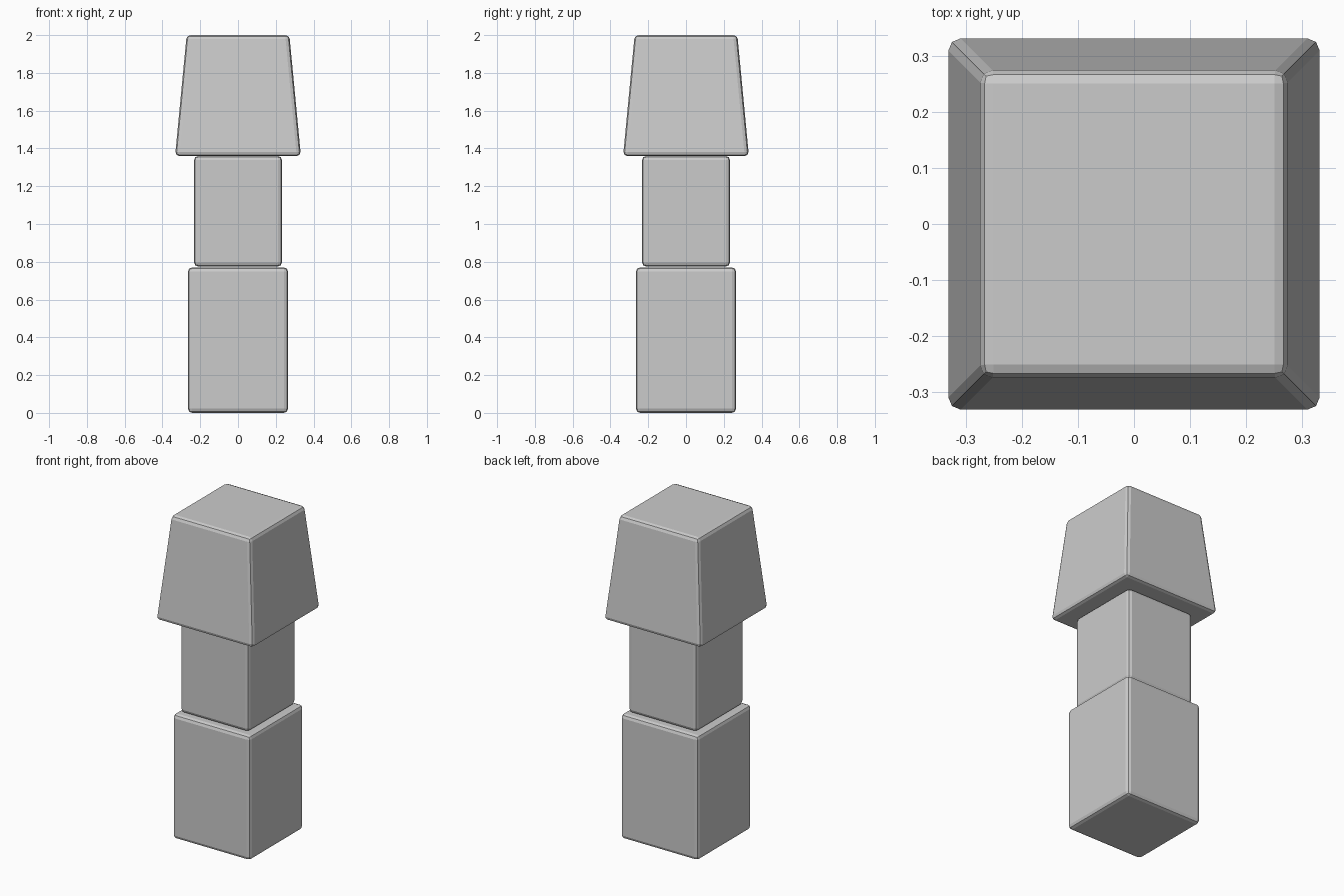
import bpy, bmesh

if "Cube" in bpy.data.objects:
    bpy.data.objects.remove(bpy.data.objects["Cube"])


def block(name, z0, z1, half_bottom, half_top, bevel=0.022):
    """Square block, optionally tapered, with small rounded edges."""
    bm = bmesh.new()
    bmesh.ops.create_cube(bm, size=2)
    for v in bm.verts:
        upper = v.co.z > 0
        half = half_top if upper else half_bottom
        v.co = (v.co.x * half, v.co.y * half, z1 if upper else z0)
    mesh = bpy.data.meshes.new(name)
    bm.to_mesh(mesh)
    bm.free()
    obj = bpy.data.objects.new(name, mesh)
    bpy.context.collection.objects.link(obj)
    mod = obj.modifiers.new("rounded_edges", 'BEVEL')
    mod.width = bevel
    mod.segments = 2
    mod.limit_method = 'NONE'
    return obj


# Lower block, narrower middle block, flared top block
block("lower_block", 0.0, 0.77, 0.265, 0.265)
block("middle_block", 0.775, 1.36, 0.233, 0.233)
block("top_block", 1.36, 2.0, 0.333, 0.272)
